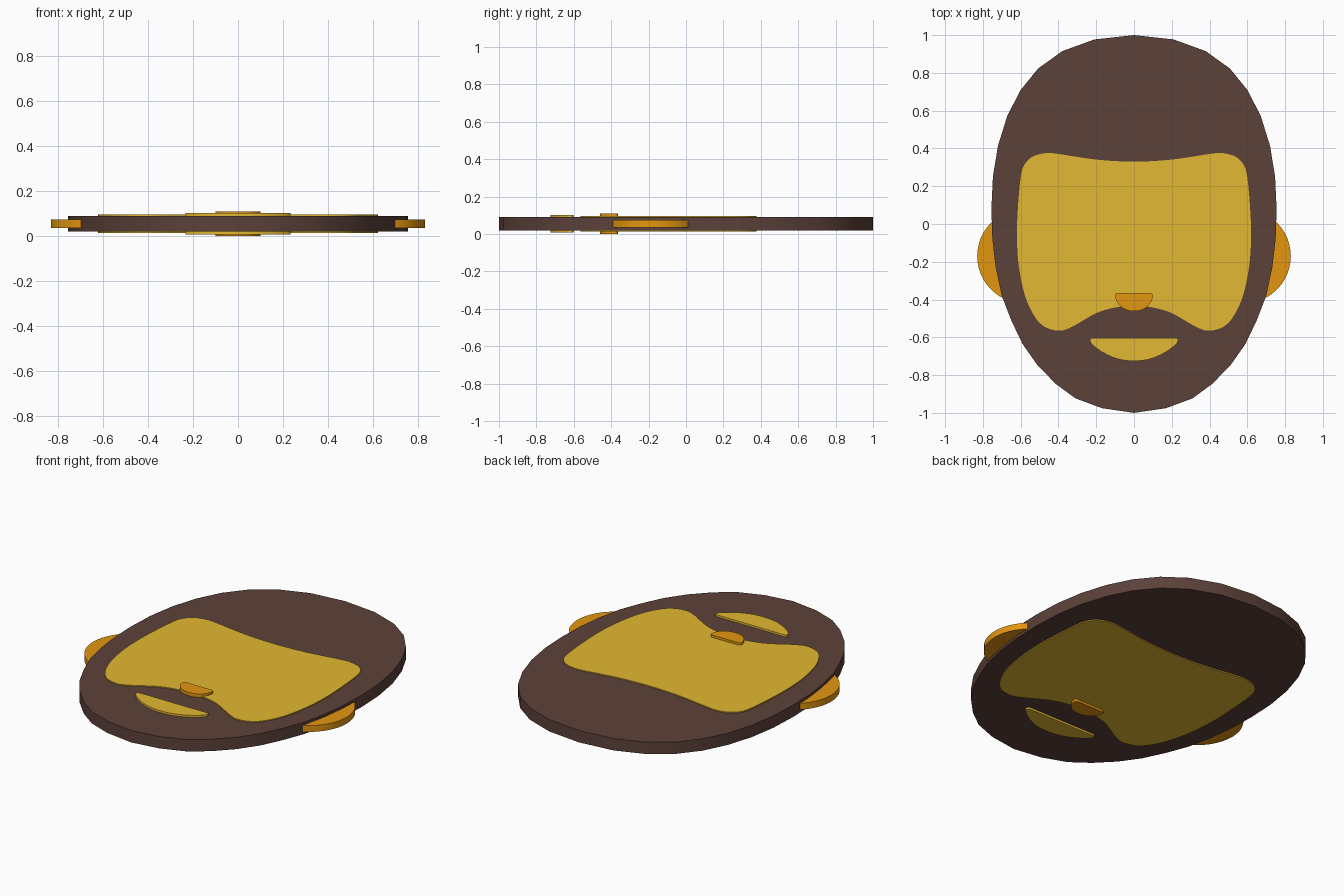
import bpy, bmesh, math
from mathutils import Vector

cube = bpy.data.objects.get("Cube")
if cube:
    bpy.data.objects.remove(cube, do_unlink=True)

MID = 0.055  # height of the shared middle plane


def material(name, rgb):
    # sRGB 0-255 to linear
    lin = [((c / 255 + 0.055) / 1.055) ** 2.4 for c in rgb]
    m = bpy.data.materials.new(name)
    m.use_nodes = True
    m.diffuse_color = (*lin, 1)
    m.node_tree.nodes["Principled BSDF"].inputs["Base Color"].default_value = (*lin, 1)
    return m


brown = material("dark brown", (92, 65, 58))
gold = material("gold", (228, 184, 50))
orange = material("orange", (228, 150, 16))


def mirrored(half):
    """Close a right-hand half outline that starts and ends on x = 0."""
    return half + [(-x, y) for x, y in half[-2:0:-1]]


def smoothed(pts, steps=4):
    """Closed Catmull-Rom curve through the points."""
    p = [Vector(q) for q in pts]
    n, out = len(p), []
    for i in range(n):
        a, b, c, d = p[i - 1], p[i], p[(i + 1) % n], p[(i + 2) % n]
        for s in range(steps):
            t = s / steps
            out.append(0.5 * (2 * b + (c - a) * t + (2 * a - 5 * b + 4 * c - d) * t ** 2
                              + (3 * b - a - 3 * c + d) * t ** 3))
    return out


def plate(name, outline, thickness, mat):
    """Flat plate with the given outline, centred on the middle plane."""
    bm = bmesh.new()
    base = bm.faces.new([bm.verts.new((x, y, MID - thickness / 2)) for x, y in outline])
    top = bmesh.ops.extrude_face_region(bm, geom=[base])["geom"]
    bmesh.ops.translate(bm, vec=(0, 0, thickness),
                        verts=[g for g in top if isinstance(g, bmesh.types.BMVert)])
    bmesh.ops.recalc_face_normals(bm, faces=bm.faces)
    mesh = bpy.data.meshes.new(name)
    bm.to_mesh(mesh)
    bm.free()
    mesh.materials.append(mat)
    ob = bpy.data.objects.new(name, mesh)
    bpy.context.collection.objects.link(ob)
    bpy.ops.object.select_all(action="DESELECT")
    ob.select_set(True)
    bpy.context.view_layer.objects.active = ob
    bpy.ops.object.shade_smooth_by_angle(angle=math.radians(30))
    return ob


# Head with hair and beard
head = [(0, 1), (.21, .977), (.38, .915), (.508, .823), (.603, .706), (.672, .569),
        (.72, .415), (.747, .25), (.755, .08), (.75, -.08), (.732, -.23), (.7, -.38),
        (.65, -.51), (.59, -.635), (.513, -.745), (.415, -.846), (.31, -.923),
        (.17, -.975), (0, -1)]
plate("head", mirrored(head), 0.07, brown)

# Face patch, showing on both sides
face = [(0, .33), (.2, .341), (.4, .371), (.47, .375), (.54, .355), (.585, .305),
        (.602, .23), (.615, .08), (.62, -.07), (.61, -.22), (.58, -.37), (.535, -.475),
        (.48, -.54), (.4, -.565), (.33, -.545), (.2, -.472), (.1, -.442), (0, -.433)]
plate("face", smoothed(mirrored(face)), 0.082, gold)

# Mouth
mouth = [(0, -.603), (.1, -.603), (.215, -.603), (.232, -.613), (.222, -.637),
         (.165, -.68), (.085, -.715), (0, -.725)]
plate("mouth", smoothed(mirrored(mouth)), 0.094, gold)

# Nose
nose = [(0, -.365), (.05, -.365), (.088, -.366), (.099, -.378), (.092, -.41),
        (.065, -.442), (.03, -.458), (0, -.461)]
plate("nose", smoothed(mirrored(nose)), 0.11, orange)

# Ears: discs set into the sides of the head
for side, name in ((1, "left_ear"), (-1, "right_ear")):
    ring = [(side * .58 + .25 * math.cos(a), -.17 + .25 * math.sin(a))
            for a in (math.tau * i / 48 for i in range(48))]
    plate(name, ring, 0.038, orange)
